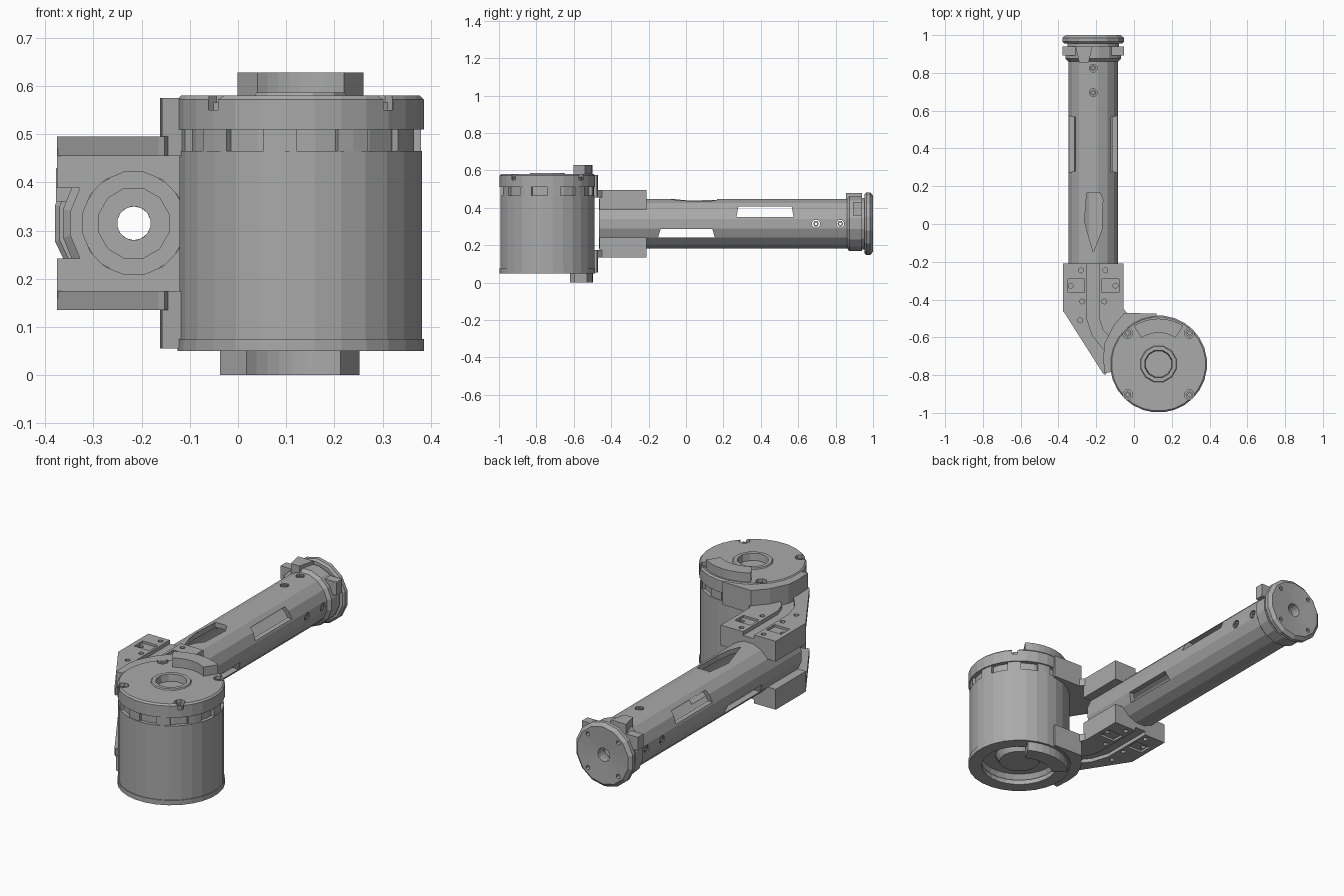
import bpy, bmesh, math
from mathutils import Matrix, Vector

if "Cube" in bpy.data.objects:
    bpy.data.objects.remove(bpy.data.objects["Cube"])

MID = 0.315                      # height of the arm axis
DX, DY = 0.13, -0.741            # motor drum centre
AX = -0.216                      # arm centre in x

grey = bpy.data.materials.new("machined grey")
grey.diffuse_color = (0.4, 0.4, 0.4, 1)
grey.use_nodes = True
grey.node_tree.nodes["Principled BSDF"].inputs["Base Color"].default_value = grey.diffuse_color


def finish(bm, name):
    bmesh.ops.recalc_face_normals(bm, faces=bm.faces)
    me = bpy.data.meshes.new(name)
    bm.to_mesh(me)
    bm.free()
    me.materials.append(grey)
    ob = bpy.data.objects.new(name, me)
    bpy.context.collection.objects.link(ob)
    return ob


def prism(name, pts, z0, z1):
    bm = bmesh.new()
    f = bm.faces.new([bm.verts.new((x, y, z0)) for x, y in pts])
    r = bmesh.ops.extrude_face_region(bm, geom=[f])
    vs = [g for g in r["geom"] if isinstance(g, bmesh.types.BMVert)]
    bmesh.ops.translate(bm, verts=vs, vec=(0, 0, z1 - z0))
    return finish(bm, name)


def box(name, x0, x1, y0, y1, z0, z1):
    return prism(name, [(x0, y0), (x1, y0), (x1, y1), (x0, y1)], z0, z1)


def lathe(name, prof, n, loc, axis="z", close=True):
    """Revolve (radius, height) points; close=True joins last point to first."""
    bm = bmesh.new()
    m = Matrix.Translation(Vector(loc))
    if axis == "y":
        m = m @ Matrix.Rotation(-math.pi / 2, 4, "X")
    if axis == "x":
        m = m @ Matrix.Rotation(math.pi / 2, 4, "Y")
    rings = []
    for r, h in prof:
        if r == 0:
            rings.append([bm.verts.new(m @ Vector((0, 0, h)))] * n)
        else:
            rings.append([bm.verts.new(m @ Vector((r * math.cos(a), r * math.sin(a), h)))
                          for a in (2 * math.pi * (i + .5) / n for i in range(n))])
    for k in range(len(rings) if close else len(rings) - 1):
        A, B = rings[k], rings[(k + 1) % len(rings)]
        for i in range(n):
            j = (i + 1) % n
            q = list(dict.fromkeys([A[i], A[j], B[j], B[i]]))
            if len(q) > 2:
                bm.faces.new(q)
    return finish(bm, name)


def cyl(name, r, h0, h1, n, loc, axis="z"):
    return lathe(name, [(0, h0), (r, h0), (r, h1), (0, h1)], n, loc, axis, False)


def boolean(ob, tools, op="DIFFERENCE"):
    for t in tools:
        mod = ob.modifiers.new("bool", "BOOLEAN")
        mod.operation, mod.solver, mod.object = op, "EXACT", t
        bpy.context.view_layer.objects.active = ob
        bpy.ops.object.modifier_apply(modifier=mod.name)
        bpy.data.objects.remove(t)
    return ob


def arc(r, a0, a1, n):
    return [(DX + r * math.cos(math.radians(a0 + (a1 - a0) * i / n)),
             DY + r * math.sin(math.radians(a0 + (a1 - a0) * i / n))) for i in range(n + 1)]


# motor drum, hollowed underneath around a hub
lathe("motor_drum", [(0, .465), (.253, .465), (.253, .075), (.215, .075), (.19, .11),
                     (.12, .11), (.1, .075), (0, .075)], 28, (DX, DY, 0), close=False)
lathe("bottom_rim", [(.257, .075), (.257, .05), (.19, .05), (.19, .075)], 28, (DX, DY, 0))
# narrow neck with lugs between drum and cover
cyl("drum_neck", .235, .46, .515, 24, (DX, DY, 0))
for i in range(10):
    a = 36 * i
    prism("neck_lug", arc(.25, a, a + 16, 2) + arc(.225, a + 16, a, 2), .46, .512)

# top cover with central bore, edge notches and screws
cover = lathe("top_cover", [(0, .51), (.257, .51), (.257, .572), (.249, .58), (.085, .58),
                            (.085, .55), (0, .55)], 28, (DX, DY, 0), close=False)
cuts = []
for sx in (-1, 1):
    for sy in (-1, 1):
        x, y = DX + sx * .164, DY + sy * .164
        cuts.append(cyl("c", .028, .55, .6, 8, (x, y, 0)))
        ex, ey = DX + sx * .19, DY + sy * .19
        cuts.append(box("c", ex - .016, ex + .016, ey - .02, ey + .02, .55, .6))
        lathe("cover_screw", [(.02, .545), (.02, .566), (.01, .566), (.01, .545)], 6, (x, y, 0))
boolean(cover, cuts)
lathe("bore_ring", [(.1, .578), (.095, .586), (.075, .586), (.07, .545), (.1, .545)], 12, (DX, DY, 0))

# curved stops above and below the drum
prism("top_stop", arc(.24, 57, 123, 8) + arc(.165, 123, 57, 8), .575, .628)
prism("bottom_stop", arc(.245, 60, 133, 8) + arc(.165, 133, 60, 8), 0, .08)


# clamp brackets: built above the arm, mirrored below
def bracket(side):
    def zz(a, b):
        return (a, b) if side > 0 else (2 * MID - b, 2 * MID - a)

    def drum():
        return cyl("c", .25, 0, .7, 28, (DX, DY, 0))

    slab = prism(side_name[side] + "_clamp_bracket",
                 [(-.375, -.21), (-.055, -.21), (-.055, -.45), (-.02, -.49), (.0, -.58),
                  (-.1, -.7), (-.152, -.80), (-.165, -.79), (-.375, -.46)], *zz(.455, .495))
    # saddle gripping the tube
    saddle = box("c", -.375, -.055, -.462, -.21, *zz(.388, .47))
    boolean(slab, [saddle], "UNION")
    tools = [cyl("c", .132, -.6, 0, 16, (AX, 0, MID), "y"), drum()]
    # curved cable groove, pads and bolt holes
    face = zz(.475, .51)
    tools.append(prism("c", [(-.25, -.2), (-.185, -.2), (-.185, -.5), (-.165, -.56), (-.1, -.63),
                             (-.14, -.69), (-.22, -.59), (-.25, -.5)], *face))
    for x0, x1 in ((-.35, -.262), (-.172, -.08)):
        tools.append(box("c", x0, x1, -.362, -.292, *zz(.483, .51)))
    for x, y in ((-.335, -.327), (-.098, -.327), (-.28, -.245), (-.152, -.245),
                 (-.275, -.41), (-.157, -.41), (-.285, -.51)):
        tools.append(cyl("c", .014, *zz(.465, .52), 6, (x, y, 0)))
    boolean(slab, tools)
    # step joining the bracket to the drum
    web = prism(side_name[side] + "_drum_web",
                [(-.158, -.79), (-.162, -.70), (-.155, -.63), (-.11, -.54), (-.05, -.47),
                 (.12, -.475), (.1, -.6), (-.1, -.78)], *zz(.455, .575))
    boolean(web, [drum()])


side_name = {1: "upper", -1: "lower"}
for s in (1, -1):
    bracket(s)

# hollow arm tube with lightening slots
Y0, Y1 = -.465, .9
tube = lathe("arm_tube", [(.134, Y0), (.134, Y1), (.108, Y1), (.108, Y0)], 16, (AX, 0, MID), "y")


def slot_x(y0, y1, z0, z1, skew):
    c = prism("c", [(y0, z0), (y1, z0), (y1 - skew, z1), (y0 + skew, z1)], -.5, .1)
    # profile (y, z) swept along x
    c.data.transform(Matrix(((0, 0, 1, 0), (1, 0, 0, 0), (0, 1, 0, 0), (0, 0, 0, 1))))
    return c


tools = [slot_x(-.15, .155, .24, .288, .015), slot_x(.27, .575, .35, .408, .01),
         prism("c", [(-.245, -.05), (-.215, -.15), (-.17, -.03), (-.165, .13), (-.18, .165),
                     (-.25, .165), (-.262, .02)], MID, .6)]
for y in (.695, .825):
    tools.append(cyl("c", .022, .05, .3, 8, (AX, y, MID)))
    tools.append(cyl("c", .022, -.3, .3, 8, (AX, y, MID), "x"))
boolean(tube, tools)
for y in (.695, .825):
    lathe("top_screw", [(.016, .1), (.016, .132), (.008, .132), (.008, .1)], 6, (AX, y, MID))
    for s in (-1, 1):
        lathe("side_screw", [(.016, s * .1), (.016, s * .13), (.008, s * .13), (.008, s * .1)],
              6, (AX, y, MID), "x")

# inner collar at the drum end of the tube
lathe("tube_inner_ring", [(.11, -.44), (.11, -.40), (.075, -.40), (.075, -.44)], 12, (AX, 0, MID), "y")

# end collar with clamp ears, then the end flange
lathe("end_collar", [(.134, .86), (.15, .875), (.15, .94), (.1, .94), (.1, .86)], 16, (AX, 0, MID), "y")
box("collar_ear", -.378, -.31, .893, .94, .36, .43)
box("collar_ear", -.12, -.052, .893, .94, .36, .43)
prism("collar_top_ear", [(-.29, .855), (-.24, .855), (-.22, .94), (-.31, .94)], .43, .48)
lathe("flange_spacer", [(.14, .94), (.14, .957), (.035, .957), (.035, .94)], 16, (AX, 0, MID), "y")
flange = lathe("end_flange", [(.158, .955), (.168, .965), (.168, .985), (.15, 1.0), (.035, .992),
                              (.035, .955)], 14, (AX, 0, MID), "y")
boolean(flange, [cyl("c", .012, .975, 1.05, 6,
                     (AX + .125 * math.cos(a), 0, MID + .125 * math.sin(a)), "y")
                 for a in (math.pi / 4 + math.pi / 2 * i for i in range(4))])
